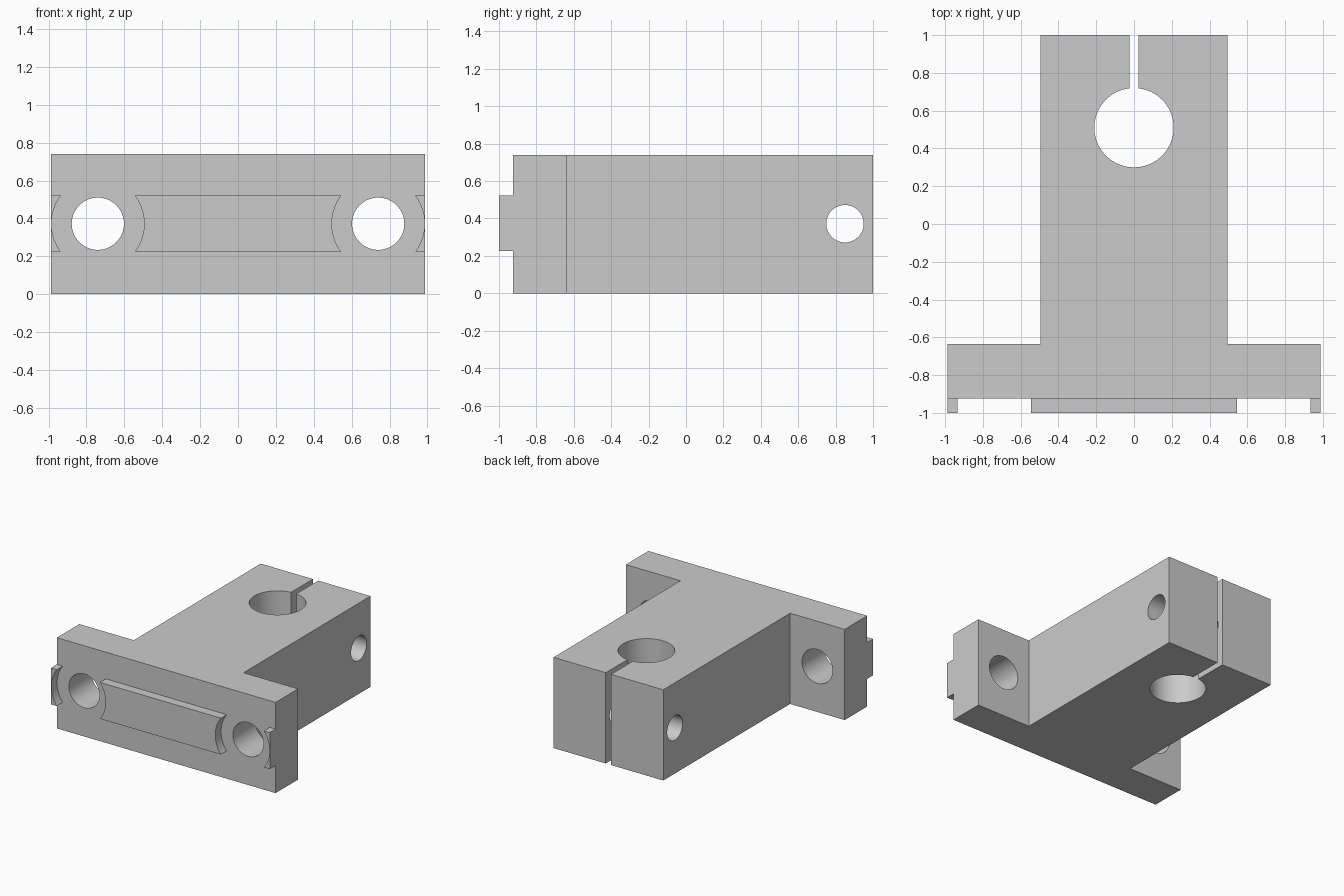
import bpy, bmesh, math
from mathutils import Matrix

if "Cube" in bpy.data.objects:
    bpy.data.objects.remove(bpy.data.objects["Cube"], do_unlink=True)

HEIGHT, MID = 0.74, 0.372
HALF_W, STEM = 0.987, 0.495
PLATE_FRONT, PLATE_BACK = -0.925, -0.635
BOLT_X = 0.74

grey = bpy.data.materials.new("light grey metal")
grey.use_nodes = True
grey.diffuse_color = (0.6, 0.6, 0.6, 1)
grey.node_tree.nodes["Principled BSDF"].inputs["Base Color"].default_value = (0.6, 0.6, 0.6, 1)


def add_object(name, bm):
    bmesh.ops.recalc_face_normals(bm, faces=bm.faces)
    mesh = bpy.data.meshes.new(name)
    bm.to_mesh(mesh)
    bm.free()
    mesh.materials.append(grey)
    obj = bpy.data.objects.new(name, mesh)
    bpy.context.collection.objects.link(obj)
    return obj


def prism(name, outline, z0, z1):
    bm = bmesh.new()
    face = bm.faces.new([bm.verts.new((x, y, z0)) for x, y in outline])
    top = bmesh.ops.extrude_face_region(bm, geom=[face])["geom"]
    bmesh.ops.translate(bm, vec=(0, 0, z1 - z0),
                        verts=[v for v in top if isinstance(v, bmesh.types.BMVert)])
    return add_object(name, bm)


def cylinder(name, radius, length, centre, axis):
    bm = bmesh.new()
    turn = Matrix.Rotation(math.pi / 2, 4, axis)
    bmesh.ops.create_cone(bm, cap_ends=True, segments=64, radius1=radius, radius2=radius,
                          depth=length, matrix=Matrix.Translation(centre) @ turn)
    return add_object(name, bm)


def boolean(target, tool, operation="DIFFERENCE"):
    mod = target.modifiers.new(tool.name, "BOOLEAN")
    mod.object, mod.operation, mod.solver = tool, operation, "EXACT"
    bpy.context.view_layer.objects.active = target
    bpy.ops.object.modifier_apply(modifier=mod.name)
    bpy.data.objects.remove(tool, do_unlink=True)


# T-shaped body with the shaft bore and clamp slit in its outline
BORE_Y, BORE_R, SLIT = 0.51, 0.21, 0.024
gap = math.asin(SLIT / BORE_R)
steps = 72
arc = []
for i in range(steps + 1):
    a = math.pi / 2 - gap - (2 * math.pi - 2 * gap) * i / steps
    arc.append((BORE_R * math.cos(a), BORE_Y + BORE_R * math.sin(a)))
right_side = [(SLIT, 1), (STEM, 1), (STEM, PLATE_BACK), (HALF_W, PLATE_BACK), (HALF_W, PLATE_FRONT)]
left_side = [(-x, y) for x, y in reversed(right_side)]
body = prism("shaft_clamp_bracket", right_side + left_side + arc[::-1], 0, HEIGHT)

# Raised locating key across the front, relieved around the bolt holes
key = prism("locating_key", [(-HALF_W, -1), (HALF_W, -1), (HALF_W, PLATE_FRONT),
                             (-HALF_W, PLATE_FRONT)], 0.225, 0.522)
for side in (-1, 1):
    boolean(key, cylinder("relief_cutter", 0.245, 0.4, (side * BOLT_X, -0.95, MID), "X"))
boolean(body, key, "UNION")

# Mounting bolt holes and the cross hole for the clamp screw
for side in (-1, 1):
    boolean(body, cylinder("bolt_cutter", 0.138, 0.6, (side * BOLT_X, -0.8, MID), "X"))
boolean(body, cylinder("screw_cutter", 0.1, 1.4, (0, 0.85, MID), "Y"))

# Smooth the bores, keep the machined edges sharp
bpy.ops.object.select_all(action="DESELECT")
body.select_set(True)
bpy.context.view_layer.objects.active = body
bpy.ops.object.shade_smooth_by_angle(angle=math.radians(30))
